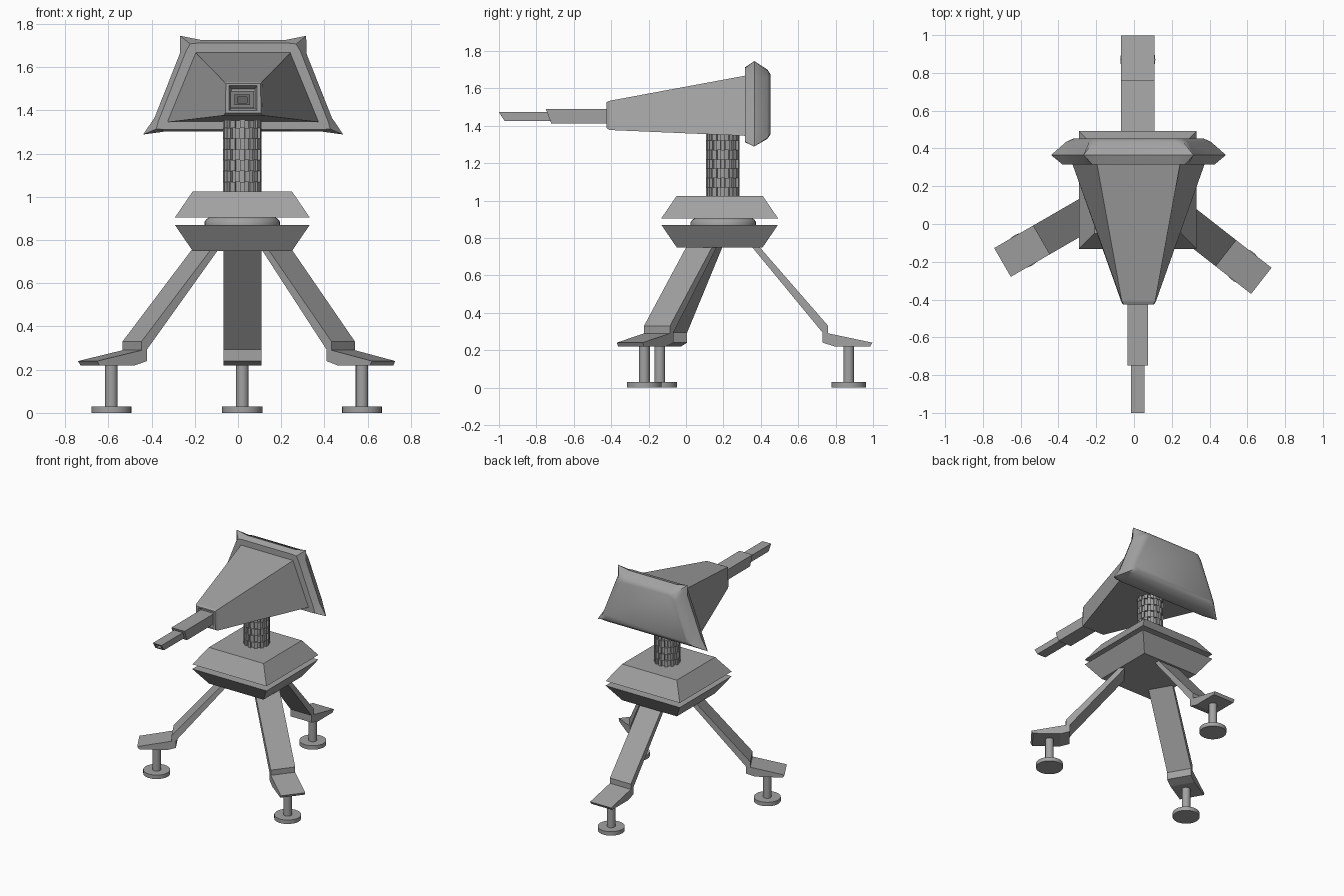
import bpy, bmesh, math
from mathutils import Matrix, Vector

if "Cube" in bpy.data.objects:
    bpy.data.objects.remove(bpy.data.objects["Cube"])

CX, CY = 0.02, 0.18
grey = bpy.data.materials.new("metal_grey")
grey.diffuse_color = (0.36, 0.36, 0.36, 1)
grey.use_nodes = True
grey.node_tree.nodes["Principled BSDF"].inputs["Base Color"].default_value = grey.diffuse_color


def finish(name, bm, smooth=None):
    bmesh.ops.recalc_face_normals(bm, faces=bm.faces)
    me = bpy.data.meshes.new(name)
    bm.to_mesh(me)
    bm.free()
    ob = bpy.data.objects.new(name, me)
    bpy.context.collection.objects.link(ob)
    me.materials.append(grey)
    if smooth:
        bpy.ops.object.select_all(action='DESELECT')
        ob.select_set(True)
        bpy.context.view_layer.objects.active = ob
        bpy.ops.object.shade_smooth_by_angle(angle=math.radians(smooth))
    return ob


def loft(name, loops, smooth=None):
    """Skin a stack of equal-length point loops and cap both ends."""
    bm = bmesh.new()
    rings = [[bm.verts.new(p) for p in loop] for loop in loops]
    n = len(rings[0])
    for a, b in zip(rings, rings[1:]):
        for i in range(n):
            j = (i + 1) % n
            bm.faces.new((a[i], a[j], b[j], b[i]))
    bm.faces.new(rings[0])
    bm.faces.new(rings[-1])
    return finish(name, bm, smooth)


def square(h, z):
    return [(CX + sx * h, CY + sy * h, z) for sx, sy in ((-1, -1), (1, -1), (1, 1), (-1, 1))]


def circle(c, r, z, n=24):
    return [(c[0] + r * math.cos(2 * math.pi * i / n),
             c[1] + r * math.sin(2 * math.pi * i / n), z) for i in range(n)]


def section(y, cx, wb, zb, wt, zt, lean=0.0):
    """Upright trapezoid; lean pushes its lower edge backwards."""
    return [(cx - wb, y + lean, zb), (cx + wb, y + lean, zb), (cx + wt, y, zt), (cx - wt, y, zt)]


# Base: two square frustums around a turntable
loft("base_lower", [square(0.23, 0.75), square(0.312, 0.87)])
loft("base_upper", [square(0.312, 0.905), square(0.23, 1.025)])
loft("turntable", [circle((CX, CY + 0.02), r, z, 32) for r, z in
                   ((0.175, 0.868), (0.175, 0.885), (0.165, 0.898), (0.15, 0.907))], 40)

# Column: stacked toothed rings, alternately turned by half a tooth
TEETH, RINGS = 12, 7
Z0, Z1 = 1.02, 1.37
step = (Z1 - Z0) / RINGS
for k in range(RINGS):
    prof = []
    for i in range(TEETH):
        for f, r in ((-0.25, 0.076), (-0.25, 0.09), (0.25, 0.09), (0.25, 0.076)):
            a = 2 * math.pi * (i + f + 0.5 * (k % 2)) / TEETH
            prof.append((CX + r * math.cos(a), 0.197 + r * math.sin(a)))
    loft(f"column_ring_{k + 1}",
         [[(x, y, Z0 + step * (k + t)) for x, y in prof] for t in (0, 1)])

# Gun body: tapered shell with a recessed nose
HX = 0.024
loft("gun_body", [
    section(-0.395, HX, 0.055, 1.41, 0.055, 1.50),
    section(-0.425, HX, 0.065, 1.40, 0.065, 1.515),
    section(-0.425, HX, 0.083, 1.388, 0.080, 1.525),
    section(-0.41, HX, 0.092, 1.377, 0.088, 1.533),
    section(0.34, HX, 0.358, 1.345, 0.224, 1.672)])

# Barrel: two slanted lengths, the outer one hollow at the tip
loft("barrel_inner", [section(-0.75, CX, 0.055, 1.412, 0.055, 1.49, 0.03),
                      section(-0.38, CX, 0.055, 1.412, 0.055, 1.49)])
loft("barrel_tip", [section(-0.95, CX, 0.022, 1.435, 0.022, 1.463, 0.02),
                    section(-0.994, CX, 0.022, 1.435, 0.022, 1.463, 0.018),
                    section(-1.0, CX, 0.036, 1.425, 0.036, 1.473, 0.03),
                    section(-0.70, CX, 0.036, 1.425, 0.036, 1.473)])


# Rear shield: trapezoid rings with flared horn corners
def shield_ring(y, wb, zb, wt, zt, cut, horn):
    corners = [Vector((-wb, zb)), Vector((wb, zb)), Vector((wt, zt)), Vector((-wt, zt))]
    mid = Vector((0, (zb + zt) / 2))
    out = []
    for i, c in enumerate(corners):
        before = (corners[i - 1] - c).normalized()
        after = (corners[(i + 1) % 4] - c).normalized()
        tip = c + (c - mid).normalized() * horn
        for p in (c + before * cut, tip, c + after * cut):
            out.append((HX + p.x, y, p.y))
    return out


loft("rear_shield", [
    shield_ring(0.315, 0.372, 1.335, 0.225, 1.685, 0.03, -0.01),
    shield_ring(0.315, 0.408, 1.312, 0.25, 1.712, 0.04, -0.006),
    shield_ring(0.365, 0.436, 1.302, 0.268, 1.727, 0.07, 0.03),
    shield_ring(0.435, 0.392, 1.33, 0.245, 1.70, 0.045, -0.01),
    shield_ring(0.452, 0.355, 1.355, 0.222, 1.675, 0.035, -0.01)], 35)

# Legs: one bent side profile swept across the width, with pole and pad
LEG = [(0.14, 0.755), (0.52, 0.294), (0.52, 0.24), (0.585, 0.22), (0.775, 0.22),
       (0.787, 0.24), (0.55, 0.29), (0.55, 0.33), (0.18, 0.755)]
HUB = (0.02, 0.21)
for side, deg, shift in (("back", 90, 0.0), ("left", 210, 0.04), ("right", -38, 0.043)):
    a = math.radians(deg)
    u, v = (math.cos(a), math.sin(a)), (-math.sin(a), math.cos(a))
    loft(f"{side}_leg", [[(HUB[0] + u[0] * (r + shift) + v[0] * w,
                           HUB[1] + u[1] * (r + shift) + v[1] * w, z) for r, z in LEG]
                         for w in (-0.088, 0.088)])
    c = (HUB[0] + u[0] * (0.66 + shift), HUB[1] + u[1] * (0.66 + shift))
    loft(f"{side}_foot_pole", [circle(c, 0.029, z, 16) for z in (0.025, 0.23)], 40)
    loft(f"{side}_foot_pad", [circle(c, 0.093, z) for z in (0.0, 0.03)], 40)
